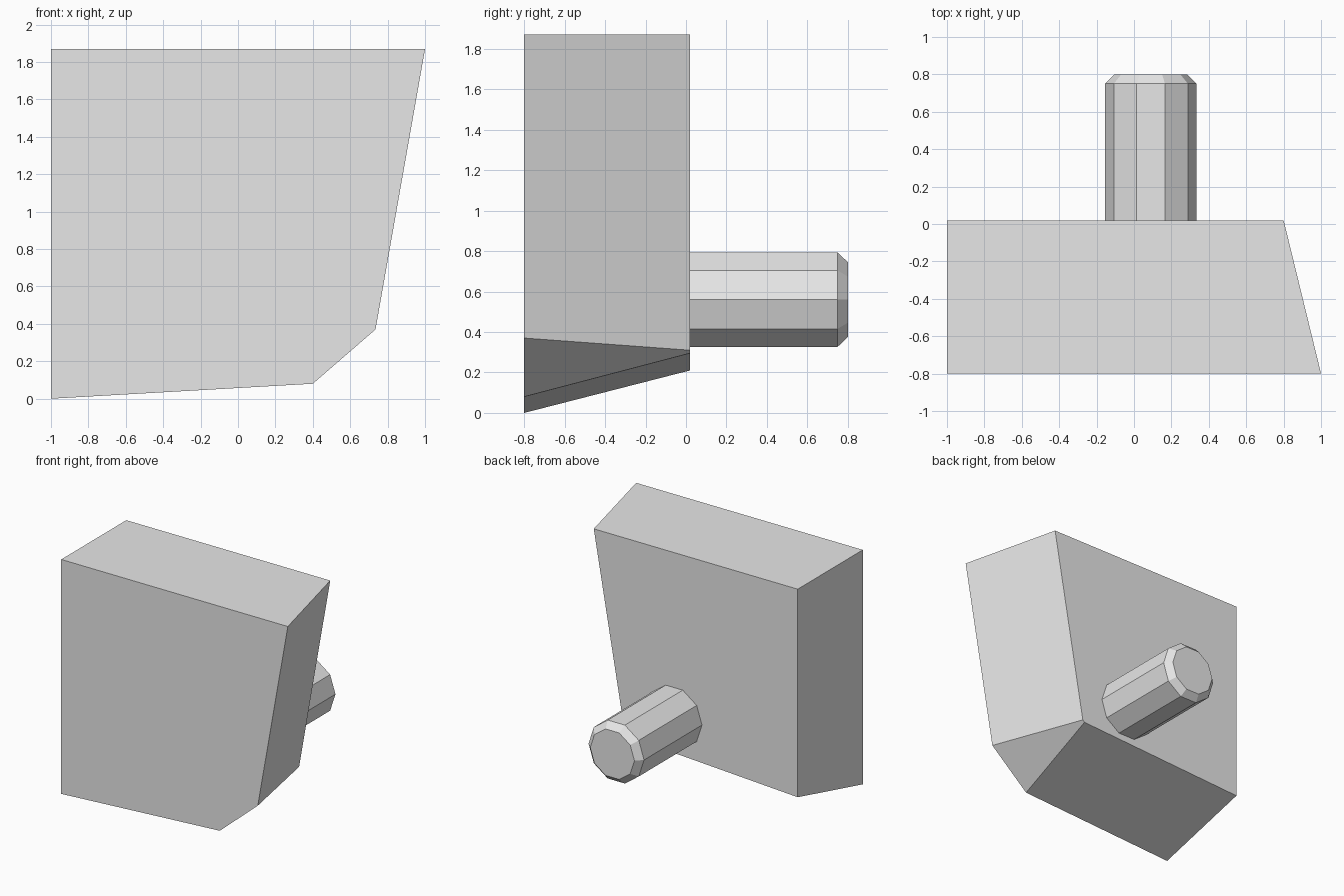
import bpy
import bmesh
from math import cos, sin, tau

cube = bpy.data.objects.get("Cube")
if cube:
    bpy.data.objects.remove(cube, do_unlink=True)

grey = bpy.data.materials.new("plain grey")
grey.use_nodes = True
colour = (0.8, 0.8, 0.8, 1)
grey.diffuse_color = colour
grey.node_tree.nodes["Principled BSDF"].inputs["Base Color"].default_value = colour


def loft(name, rings):
    """Join (y, [(x, z), ...]) outlines from front to back into a closed, flat-faced solid."""
    bm = bmesh.new()
    loops = [[bm.verts.new((x, y, z)) for x, z in outline] for y, outline in rings]
    for a, b in zip(loops, loops[1:]):
        for i in range(len(a)):
            j = (i + 1) % len(a)
            bm.faces.new((a[i], a[j], b[j], b[i]))
    bm.faces.new(loops[0])
    bm.faces.new(loops[-1])
    bmesh.ops.recalc_face_normals(bm, faces=bm.faces)
    mesh = bpy.data.meshes.new(name)
    bm.to_mesh(mesh)
    bm.free()
    mesh.materials.append(grey)
    obj = bpy.data.objects.new(name, mesh)
    bpy.context.collection.objects.link(obj)
    return obj


def circle(radius, x=0.09, z=0.56, sides=10):
    return [(x + radius * cos(tau * i / sides), z + radius * sin(tau * i / sides))
            for i in range(sides)]


# Slab: wide front outline tapering to a narrower back one
front = [(-1, 0), (0.4, 0.08), (0.735, 0.37), (1, 1.87), (-1, 1.87)]
back = [(-1, 0.21), (0.508, 0.295), (0.525, 0.31), (0.8, 1.87), (-1, 1.87)]
loft("slab", [(-0.8, front), (0.02, back)])

# Ten-sided peg with a chamfered end
loft("peg", [(0.01, circle(0.245)), (0.75, circle(0.245)), (0.8, circle(0.195))])
